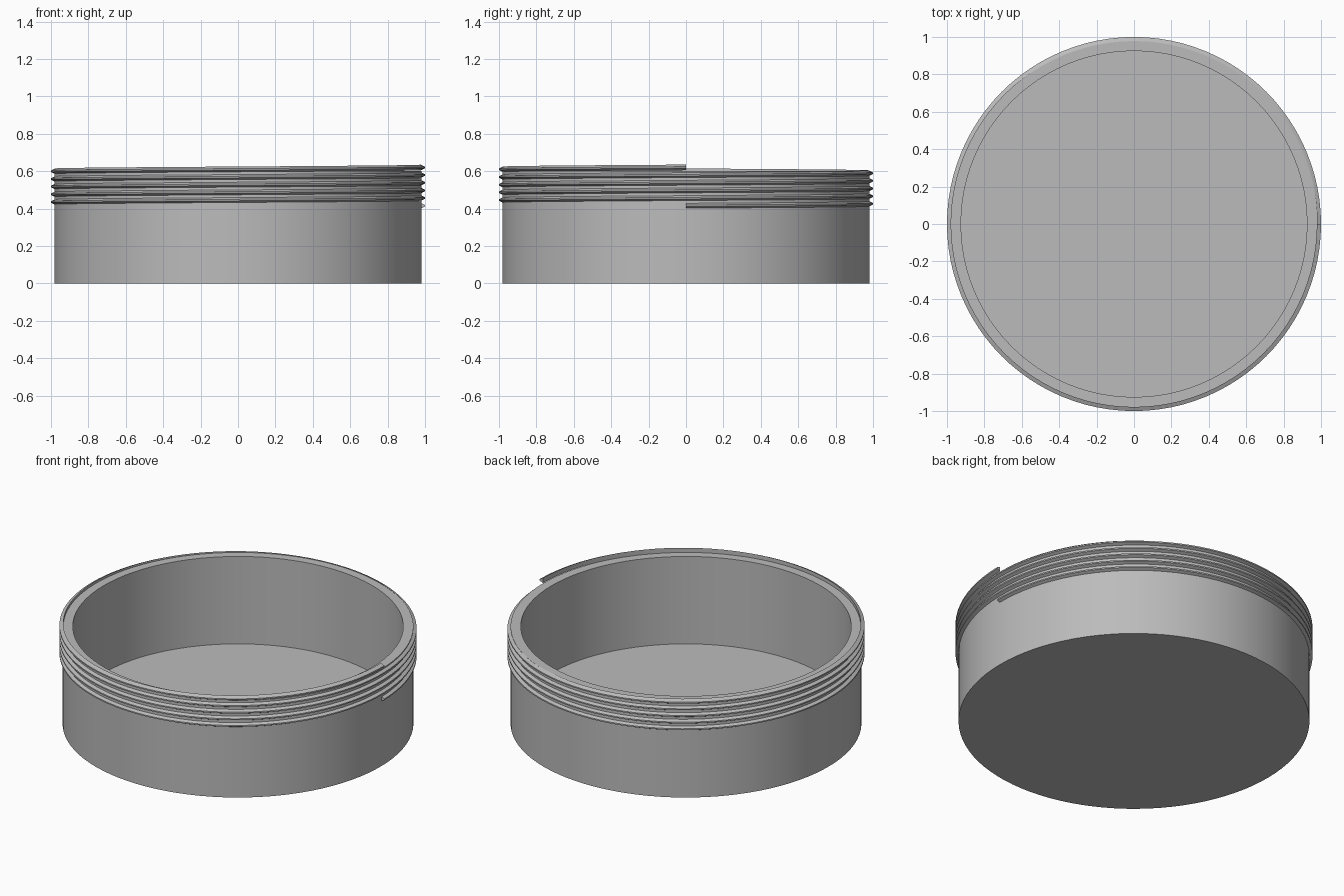
import bpy
import bmesh
from math import cos, sin, tau

cube = bpy.data.objects.get("Cube")
if cube:
    bpy.data.objects.remove(cube, do_unlink=True)

SEGMENTS = 96
OUTER, INNER, CREST = 0.982, 0.925, 1.0
HEIGHT, FLOOR = 0.60, 0.06
TURNS, PITCH, START = 5, 0.041, 0.40

grey = bpy.data.materials.new("plain grey")
grey.use_nodes = True
grey.diffuse_color = (0.5, 0.5, 0.5, 1)
grey.node_tree.nodes["Principled BSDF"].inputs["Base Color"].default_value = (0.5, 0.5, 0.5, 1)


def finish(name, bm):
    """Turn a bmesh into a smooth-shaded grey object with sharp edges kept."""
    bmesh.ops.recalc_face_normals(bm, faces=bm.faces)
    mesh = bpy.data.meshes.new(name)
    bm.to_mesh(mesh)
    bm.free()
    mesh.materials.append(grey)
    obj = bpy.data.objects.new(name, mesh)
    bpy.context.collection.objects.link(obj)
    bpy.ops.object.select_all(action="DESELECT")
    obj.select_set(True)
    bpy.context.view_layer.objects.active = obj
    bpy.ops.object.shade_smooth_by_angle(angle=0.5)
    return obj


def ring(bm, radius, z):
    return [bm.verts.new((radius * cos(tau * i / SEGMENTS), radius * sin(tau * i / SEGMENTS), z))
            for i in range(SEGMENTS)]


# Open cup: outer wall, flat rim, inner wall and raised floor
bm = bmesh.new()
rings = [ring(bm, r, z) for r, z in ((OUTER, 0), (OUTER, HEIGHT), (INNER, HEIGHT), (INNER, FLOOR))]
for a, b in zip(rings, rings[1:]):
    for i in range(SEGMENTS):
        j = (i + 1) % SEGMENTS
        bm.faces.new((a[i], a[j], b[j], b[i]))
bm.faces.new(rings[0])
bm.faces.new(rings[-1])
finish("cup_body", bm)

# Screw thread: a tapered tooth swept up a helix, starting and ending on +x
bm = bmesh.new()
tooth = ((OUTER - 0.004, 0), (CREST, 0.011), (CREST, 0.019), (OUTER - 0.004, 0.030))
sections = []
for i in range(TURNS * SEGMENTS + 1):
    angle = tau * i / SEGMENTS
    rise = START + PITCH * i / SEGMENTS
    sections.append([bm.verts.new((r * cos(angle), r * sin(angle), rise + z)) for r, z in tooth])
for a, b in zip(sections, sections[1:]):
    for k in range(len(tooth)):
        n = (k + 1) % len(tooth)
        bm.faces.new((a[k], a[n], b[n], b[k]))
bm.faces.new(sections[0])
bm.faces.new(sections[-1])
finish("screw_thread", bm)
